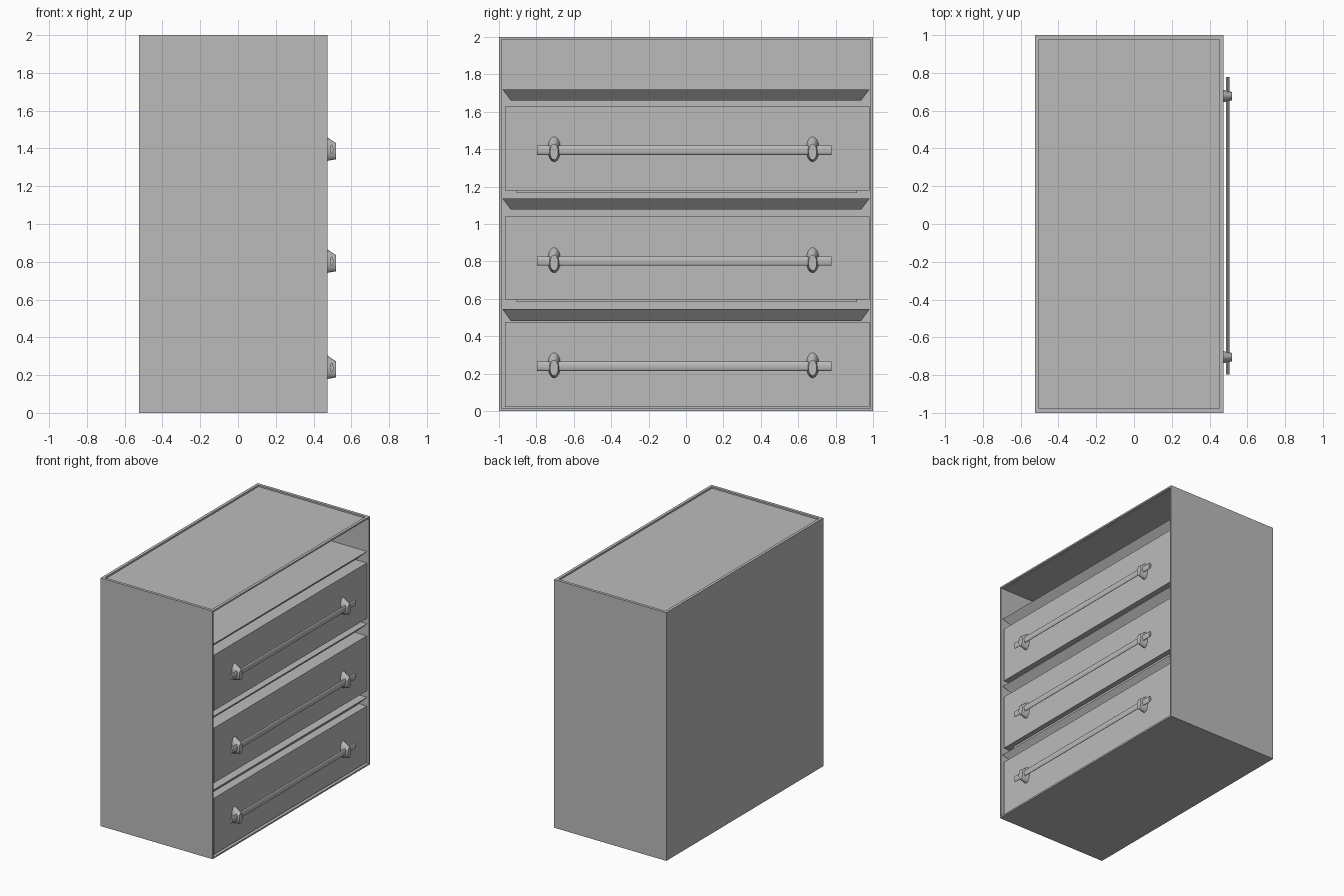
import bpy, bmesh, math
from mathutils import Vector

if "Cube" in bpy.data.objects:
    bpy.data.objects.remove(bpy.data.objects["Cube"])

grey = bpy.data.materials.new("plain_grey")
grey.diffuse_color = (0.5, 0.5, 0.5, 1)
grey.use_nodes = True
grey.node_tree.nodes["Principled BSDF"].inputs["Base Color"].default_value = grey.diffuse_color


def finish(bm, name, smooth=False):
    bmesh.ops.recalc_face_normals(bm, faces=bm.faces)
    me = bpy.data.meshes.new(name)
    bm.to_mesh(me)
    bm.free()
    me.materials.append(grey)
    ob = bpy.data.objects.new(name, me)
    bpy.context.collection.objects.link(ob)
    if smooth:
        bpy.ops.object.select_all(action='DESELECT')
        ob.select_set(True)
        bpy.context.view_layer.objects.active = ob
        bpy.ops.object.shade_smooth_by_angle(angle=math.radians(40))
    return ob


def new_box(x0, x1, y0, y1, z0, z1):
    bm = bmesh.new()
    bmesh.ops.create_cube(bm, size=1)
    for v in bm.verts:
        v.co = Vector((x1 if v.co.x > 0 else x0,
                       y1 if v.co.y > 0 else y0,
                       z1 if v.co.z > 0 else z0))
    bm.normal_update()
    return bm


def recess(bm, axis, rim, depth):
    # inset the face looking along axis, then sink it straight in
    face = max(bm.faces, key=lambda f: f.normal.dot(axis) * 10 + f.calc_center_median().dot(axis))
    bmesh.ops.inset_region(bm, faces=[face], thickness=rim, depth=0)
    ext = bmesh.ops.extrude_discrete_faces(bm, faces=[face])["faces"][0]
    bmesh.ops.translate(bm, verts=ext.verts, vec=axis * -depth)
    bm.normal_update()


def tube(name, rings, n=24):
    # closed skin through elliptical rings: (centre, in-plane axis a, axis b)
    bm = bmesh.new()
    loops = []
    for c, a, b in rings:
        loops.append([bm.verts.new(Vector(c) + Vector(a) * math.cos(2 * math.pi * i / n)
                                   + Vector(b) * math.sin(2 * math.pi * i / n)) for i in range(n)])
    for p, q in zip(loops, loops[1:]):
        for i in range(n):
            j = (i + 1) % n
            bm.faces.new((p[i], p[j], q[j], q[i]))
    bm.faces.new(loops[0])
    bm.faces.new(loops[-1])
    return finish(bm, name, True)


# Cabinet shell: open on +x, shallow tray in the top
shell = new_box(-0.525, 0.475, -1, 1, 0, 2)
recess(shell, Vector((1, 0, 0)), 0.018, 0.98)
recess(shell, Vector((0, 0, 1)), 0.033, 0.014)
finish(shell, "cabinet_shell")

# Shelves: slabs tapering towards the underside
for k, (z0, z1) in enumerate([(0.482, 0.545), (1.077, 1.137), (1.66, 1.72)], 1):
    bm = new_box(-0.505, 0.463, -0.982, 0.982, z0, z1)
    for v in bm.verts:
        if v.co.z < z0 + 0.01:
            v.co.y -= math.copysign(0.045, v.co.y)
            if v.co.x > 0:
                v.co.x -= 0.06
    finish(bm, f"shelf_{k}")

# Drawers with bar handles
for k, (z0, z1, h) in enumerate([(0.022, 0.475, 0.24), (0.597, 1.04, 0.802), (1.18, 1.628, 1.395)], 1):
    finish(new_box(-0.47, 0.462, -0.967, 0.98, z0, z1), f"drawer_{k}")
    if k > 1:
        # runner under the drawer
        finish(new_box(-0.45, 0.42, -0.905, 0.915, z0 - 0.015, z0 + 0.01), f"drawer_runner_{k}")
    tube(f"handle_bar_{k}", [((0.496, y, h), (0.009, 0, 0), (0, 0, 0.025)) for y in (-0.797, 0.778)])
    for s, y in (("left", -0.705), ("right", 0.677)):
        tube(f"handle_post_{s}_{k}", [
            ((0.46, y, h + 0.005), (0, 0.035, 0), (0, 0, 0.068)),
            ((0.52, y, h - 0.01), (0, 0.022, 0), (0, 0, 0.042))])
